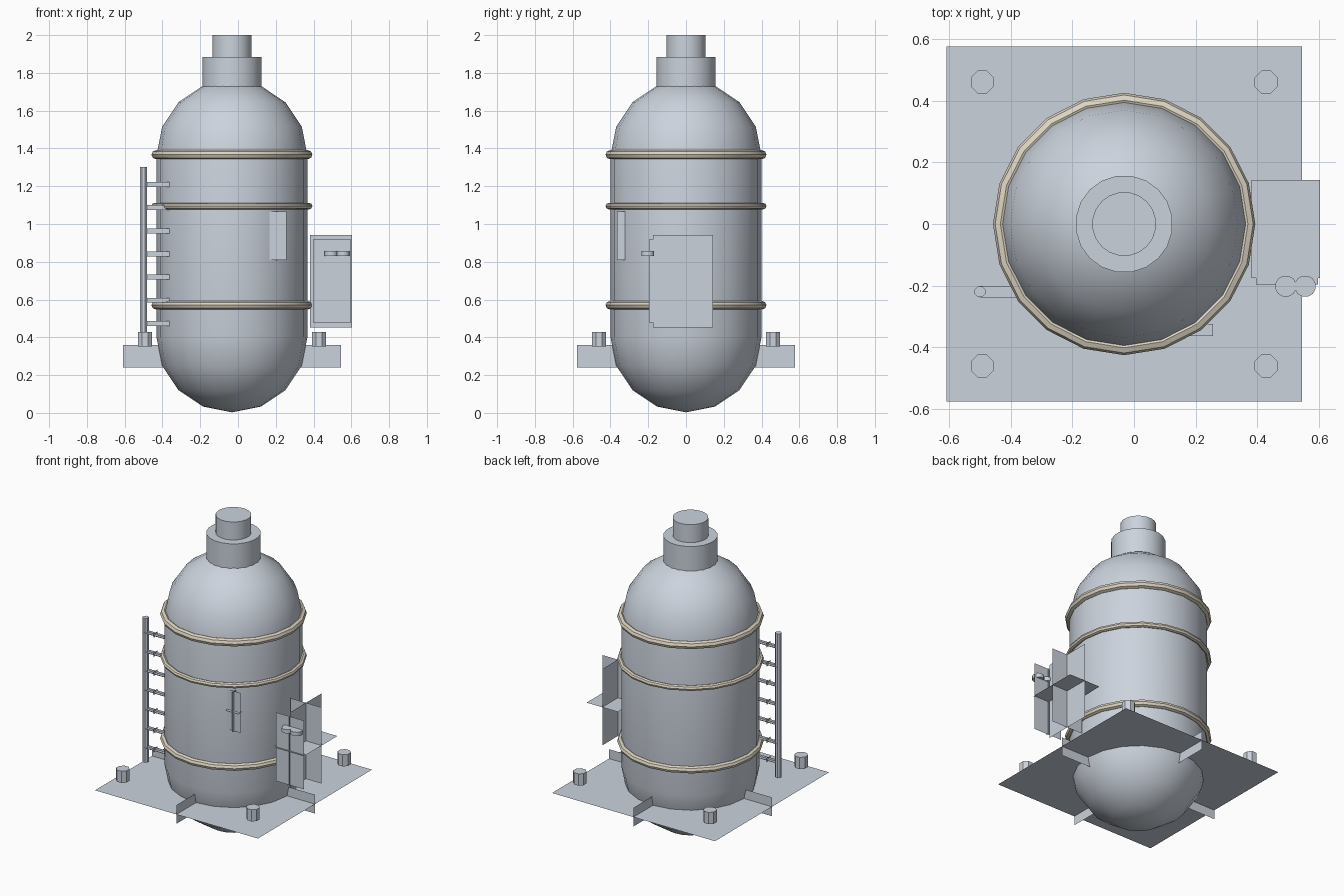
import bpy, bmesh
from math import pi, radians
from mathutils import Matrix, Vector

cube = bpy.data.objects.get("Cube")
if cube:
    bpy.data.objects.remove(cube, do_unlink=True)


def material(name, colour):
    mat = bpy.data.materials.new(name)
    mat.use_nodes = True
    mat.diffuse_color = colour
    mat.node_tree.nodes["Principled BSDF"].inputs["Base Color"].default_value = colour
    return mat


STEEL = material("pale steel", (0.60, 0.65, 0.72, 1))
CREAM = material("cream band", (0.72, 0.66, 0.54, 1))
AXIS = -0.032  # x of the tank's centre line
SIDES = 20


def finish(name, bm, mat=STEEL, smooth=True):
    mesh = bpy.data.meshes.new(name)
    bm.to_mesh(mesh)
    bm.free()
    mesh.materials.append(mat)
    obj = bpy.data.objects.new(name, mesh)
    bpy.context.collection.objects.link(obj)
    if smooth:
        bpy.ops.object.select_all(action="DESELECT")
        obj.select_set(True)
        bpy.context.view_layer.objects.active = obj
        bpy.ops.object.shade_smooth_by_angle(angle=radians(35))
    return obj


def cylinder(name, x, y, radius, low, high, sides=SIDES):
    bm = bmesh.new()
    bmesh.ops.create_cone(bm, cap_ends=True, segments=sides, radius1=radius,
                          radius2=radius, depth=high - low,
                          matrix=Matrix.Translation((x, y, (low + high) / 2)) @ Matrix.Rotation(pi / sides, 4, "Z"))
    return finish(name, bm)


def revolve(name, profile, mat, closed=False):
    """Spin an (r, z) profile round the tank's centre line."""
    bm = bmesh.new()
    verts = [bm.verts.new((0, r, z)) for r, z in profile]
    edges = [bm.edges.new(pair) for pair in zip(verts, verts[1:])]
    if closed:
        edges.append(bm.edges.new((verts[-1], verts[0])))
    bmesh.ops.spin(bm, geom=verts + edges, cent=(0, 0, 0), axis=(0, 0, 1),
                   angle=2 * pi, steps=SIDES, use_duplicate=False)
    bmesh.ops.remove_doubles(bm, verts=bm.verts, dist=0.0005)
    bmesh.ops.recalc_face_normals(bm, faces=bm.faces)
    bmesh.ops.translate(bm, verts=bm.verts, vec=(AXIS, 0, 0))
    return finish(name, bm, mat)


def crossed_planes(name, centre, half):
    """Three rectangles crossing at one centre, one across each axis."""
    bm = bmesh.new()
    for axis in range(3):
        u, v = [i for i in range(3) if i != axis]
        corners = []
        for su, sv in ((-1, -1), (1, -1), (1, 1), (-1, 1)):
            p = Vector(centre)
            p[u] += su * half[u]
            p[v] += sv * half[v]
            corners.append(bm.verts.new(p))
        bm.faces.new(corners)
    return finish(name, bm, smooth=False)


# Tank: straight wall between two half-sphere ends
R, LOW, HIGH = 0.4, 0.403, 1.362
quarter = [Vector((R, 0)) @ Matrix.Rotation(-i * pi / 16, 2) for i in range(0, 9, 2)]
arc = [(abs(p.x), abs(p.y)) for p in quarter]
profile = [(r, LOW - z) for r, z in reversed(arc)] + [(r, HIGH + z) for r, z in arc]
revolve("tank", profile, STEEL)

# Stepped outlet on top
cylinder("outlet_collar", AXIS, 0, 0.158, 1.68, 1.885)
cylinder("outlet_cap", AXIS, 0, 0.104, 1.86, 2.0)

# Bands round the tank
for name, z, thick in (("lower_band", 0.57, 0.022), ("middle_band", 1.095, 0.017), ("upper_band", 1.367, 0.024)):
    ring = [Vector((thick, 0)) @ Matrix.Rotation(i * pi / 4, 2) for i in range(8)]
    revolve(name, [(0.426 - thick + p.x, z + p.y) for p in ring], CREAM, closed=True)

# Base with four corner bolts
crossed_planes("base", (AXIS, 0, 0.3), (0.577, 0.577, 0.06))
for sx, side in ((-1, "right"), (1, "left")):
    for sy, end in ((-1, "front"), (1, "back")):
        cylinder(f"{end}_{side}_bolt", AXIS + sx * 0.461, sy * 0.461, 0.04, 0.352, 0.427, 8)

# Ladder: one pole and seven rungs reaching the tank
cylinder("ladder_pole", -0.5, -0.22, 0.019, 0.378, 1.302, 8)
for i in range(7):
    crossed_planes(f"ladder_rung_{i + 1}", (-0.43, -0.22, 0.474 + i * 0.1225), (0.07, 0.019, 0.013))

# Gauge panel on the front
crossed_planes("gauge_panel", (0.212, -0.344, 0.938), (0.045, 0.02, 0.128))

# Control cabinet with door and double handle
crossed_planes("cabinet", (0.493, -0.016, 0.697), (0.111, 0.159, 0.244))
crossed_planes("cabinet_door", (0.497, -0.185, 0.699), (0.1, 0.011, 0.22))
for i, x in enumerate((0.493, 0.556)):
    cylinder(f"door_handle_{i + 1}", x, -0.202, 0.035, 0.831, 0.856, 12)
